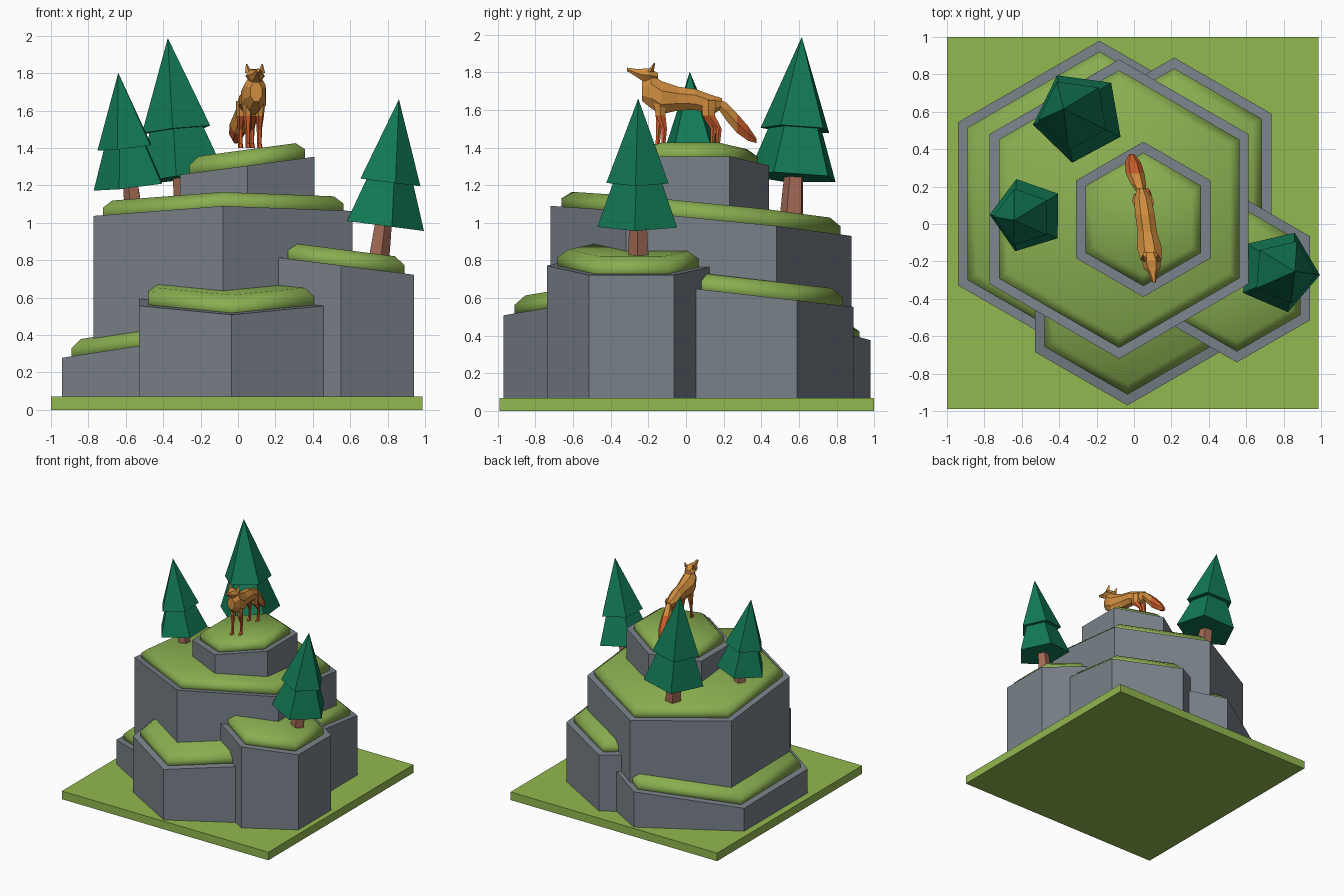
import bpy, bmesh, math
from mathutils import Vector, Matrix

cube = bpy.data.objects.get("Cube")
if cube:
    bpy.data.objects.remove(cube, do_unlink=True)


def material(name, rgb):
    m = bpy.data.materials.new(name)
    m.use_nodes = True
    m.diffuse_color = (*rgb, 1)
    bsdf = m.node_tree.nodes["Principled BSDF"]
    bsdf.inputs["Base Color"].default_value = (*rgb, 1)
    bsdf.inputs["Roughness"].default_value = 0.9
    return m


meadow = material("meadow_green", (0.29, 0.48, 0.08))
moss = material("moss_green", (0.25, 0.42, 0.08))
stone = material("stone_grey", (0.19, 0.22, 0.25))
needle = material("needle_green", (0.006, 0.19, 0.09))
bark = material("bark_brown", (0.36, 0.14, 0.09))
fur = material("fur_orange", (0.64, 0.27, 0.05))
rust = material("rust_orange", (0.6, 0.11, 0.025))


def finish(name, bm, mats, rule=None, smooth=False):
    bmesh.ops.recalc_face_normals(bm, faces=bm.faces)
    for f in bm.faces:
        f.smooth = smooth
        if rule:
            f.material_index = rule(f.calc_center_median())
    mesh = bpy.data.meshes.new(name)
    bm.to_mesh(mesh)
    bm.free()
    for m in mats:
        mesh.materials.append(m)
    ob = bpy.data.objects.new(name, mesh)
    bpy.context.collection.objects.link(ob)
    return ob


def loft(name, rings, mats, n=6, phase=0.0, upright=False, warp=None, **options):
    """Skin rings of (x, y, z, radius_x, second radius); upright rings face y."""
    bm = bmesh.new()
    loops = []
    for x, y, z, ru, rv in rings:
        loop = []
        for i in range(n):
            a = phase + math.tau * i / n
            u, v = ru * math.cos(a), rv * math.sin(a)
            p = Vector((x + u, y, z + v) if upright else (x + u, y + v, z))
            loop.append(bm.verts.new(warp(p) if warp else p))
        loops.append(loop)
    for a, b in zip(loops, loops[1:]):
        for i in range(n):
            j = (i + 1) % n
            bm.faces.new((a[i], a[j], b[j], b[i]))
    bm.faces.new(loops[0])
    bm.faces.new(loops[-1])
    return finish(name, bm, mats, **options)


# Square ground plate
bm = bmesh.new()
bmesh.ops.create_cube(bm, size=1, matrix=Matrix.Translation((-0.007, 0.005, 0.035))
                      @ Matrix.Diagonal((1.985, 1.99, 0.07, 1)))
finish("ground_plate", bm, [meadow])


# Hexagonal rock columns with a tilted top and a rounded moss cap
def column(name, cx, cy, radius, top, slope_x, slope_y):
    def tilt(p):
        return Vector((p.x, p.y, p.z + top + slope_x * (p.x - cx) + slope_y * (p.y - cy)))

    def ring(inset, z):
        r = radius - inset / math.cos(math.pi / 6)
        return (cx, cy, z, r, r)

    # The foot stays level while the top follows the tilt
    loft(name + "_rock", [ring(0, -1), ring(0, 0)], [stone], phase=math.pi / 6,
         warp=lambda p: tilt(p) if p.z > -0.5 else Vector((p.x, p.y, 0.05)))
    loft(name + "_moss", [ring(0.05, -0.02), ring(0.05, 0.045), ring(0.1, 0.086)],
         [moss], phase=math.pi / 6, warp=tilt, smooth=True)


column("main", -0.08, 0.08, 0.8, 1.01, 0.019, -0.1)
column("summit", 0.05, 0.025, 0.415, 1.305, 0.134, 0)
column("front", -0.035, -0.4, 0.57, 0.604, 0, 0.168)
column("left_front", 0.55, -0.29, 0.45, 0.772, -0.128, 0)
column("back_right", -0.185, 0.108, 0.872, 0.386, 0.149, -0.011)
column("back_left", 0.215, 0.29, 0.6, 0.622, 0, -0.115)


# Leaning five-sided pines: trunk, skirt and tip
def pine(name, base, tip, radius, turn):
    base, tip = Vector(base), Vector(tip)
    axis = tip - base
    height = axis.length
    lean = Vector((0, 0, 1)).rotation_difference(axis)

    def part(suffix, steps, mat):
        rings = [(0, 0, z * height, r * radius, r * radius) for z, r in steps]
        loft(name + suffix, rings, [mat], n=5, phase=math.radians(turn),
             warp=lambda p: base + lean @ p)

    part("_trunk", [(-0.3, 0.27), (0.05, 0.21)], bark)
    part("_skirt", [(0, 1), (0.4, 0.55)], needle)
    part("_tip", [(0.345, 0.78), (1, 0.004)], needle)


pine("back_pine", (-0.295, 0.575, 1.24), (-0.375, 0.615, 1.985), 0.25, 46)
pine("right_pine", (-0.57, 0.046, 1.195), (-0.64, 0.02, 1.8), 0.203, 35)
pine("left_pine", (0.773, -0.253, 0.985), (0.86, -0.254, 1.658), 0.224, 67)


# Fox: every part is skewed slightly so the animal stands at an angle
def stance(p):
    return Vector((p.x + 0.065 - 0.137 * p.y, p.y, p.z))


def fox_part(name, rings, mats=(fur,), **options):
    return loft("fox_" + name, rings, mats, warp=stance, **options)


fox_part("body", [
    (0, 0.19, 1.635, 0.022, 0.03),
    (0, 0.14, 1.625, 0.05, 0.057),
    (0, 0.05, 1.655, 0.056, 0.06),
    (0, -0.04, 1.66, 0.056, 0.068),
    (0, -0.13, 1.665, 0.072, 0.095),
    (0, -0.185, 1.7, 0.062, 0.1),
    (0, -0.235, 1.7, 0.034, 0.055)], n=8, phase=math.pi / 8, upright=True)

fox_part("head", [
    (0, -0.15, 1.775, 0.034, 0.025),
    (0, -0.195, 1.785, 0.052, 0.042),
    (0, -0.235, 1.787, 0.044, 0.036),
    (0, -0.265, 1.797, 0.022, 0.024),
    (0, -0.313, 1.815, 0.009, 0.011)], upright=True)

fox_part("tail", [
    (0, 0.16, 1.645, 0.022, 0.025),
    (-0.012, 0.215, 1.59, 0.04, 0.055),
    (-0.022, 0.27, 1.53, 0.05, 0.06),
    (-0.026, 0.33, 1.475, 0.042, 0.045),
    (-0.026, 0.375, 1.435, 0.012, 0.014)],
    (fur, rust), upright=True, rule=lambda c: 1 if c.y > 0.26 else 0)

for side, sign in (("left", 1), ("right", -1)):
    fox_part(side + "_ear", [
        (sign * 0.034, -0.19, 1.8, 0.02, 0.018),
        (sign * 0.042, -0.167, 1.85, 0.003, 0.003)], n=4)

    # Legs with darker stockings below the shoulder and thigh
    x, step = sign * 0.033, sign * 0.015
    stocking = lambda c: 1 if c.z < 1.57 else 0
    fox_part(side + "_front_leg", [
        (x, -0.14, 1.66, 0.03, 0.04),
        (x, -0.135, 1.57, 0.022, 0.03),
        (x, -0.13 + step, 1.5, 0.014, 0.016),
        (x, -0.135 + step, 1.425, 0.012, 0.013),
        (x, -0.145 + step, 1.4, 0.015, 0.024)], (fur, rust), rule=stocking)
    fox_part(side + "_hind_leg", [
        (x, 0.12, 1.65, 0.026, 0.045),
        (x, 0.12, 1.57, 0.024, 0.038),
        (x, 0.16 + step, 1.5, 0.013, 0.017),
        (x, 0.155 + step, 1.425, 0.012, 0.013),
        (x, 0.145 + step, 1.4, 0.015, 0.024)], (fur, rust), rule=stocking)
